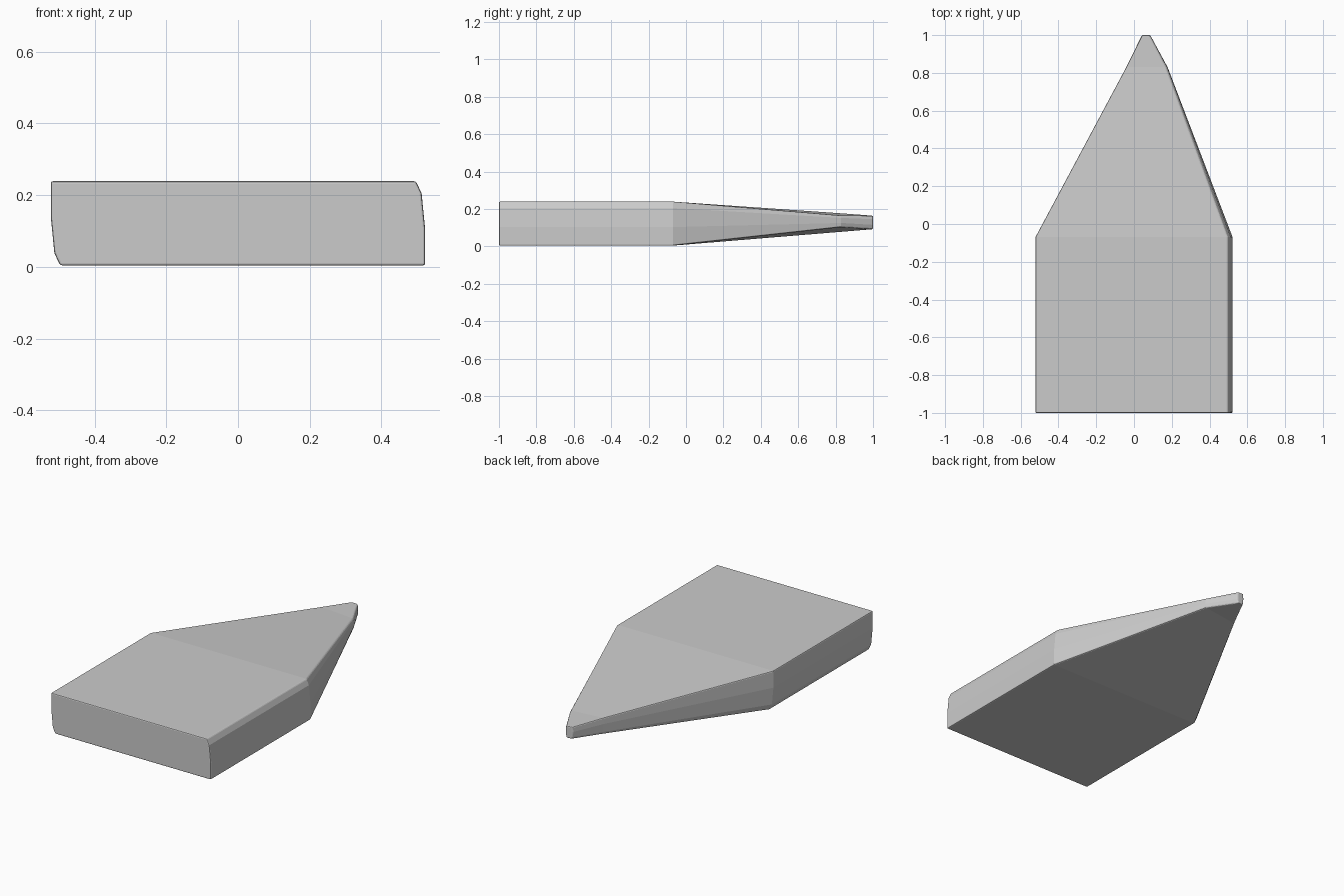
import bpy, bmesh

if "Cube" in bpy.data.objects:
    bpy.data.objects.remove(bpy.data.objects["Cube"])

# Cross-sections (y, [(x, z)...]): top left, down the left side, across, up the right side
body = [(-0.522, 0.239), (-0.522, 0.14), (-0.512, 0.038), (-0.496, 0.004),
        (0.522, 0.004), (0.522, 0.103), (0.512, 0.205), (0.496, 0.239)]
shoulder = [(-0.041, 0.177), (-0.041, 0.14), (-0.037, 0.092), (-0.03, 0.077),
            (0.172, 0.103), (0.178, 0.125), (0.176, 0.152), (0.168, 0.164)]
tip = [(0.044, 0.164), (0.042, 0.135), (0.044, 0.105), (0.05, 0.092),
       (0.08, 0.092), (0.086, 0.115), (0.086, 0.145), (0.08, 0.163)]
sections = [(-1.0, body), (-0.07, body), (0.83, shoulder), (1.0, tip)]

# Loft the sections into one closed wedge
bm = bmesh.new()
rings = [[bm.verts.new((x, y, z)) for x, z in pts] for y, pts in sections]
for a, b in zip(rings, rings[1:]):
    for i in range(len(a)):
        j = (i + 1) % len(a)
        bm.faces.new((a[i], a[j], b[j], b[i]))
bm.faces.new(rings[0])
bm.faces.new(rings[-1])
bmesh.ops.recalc_face_normals(bm, faces=bm.faces)

mesh = bpy.data.meshes.new("pointed_block")
bm.to_mesh(mesh)
bm.free()
block = bpy.data.objects.new("pointed_block", mesh)
bpy.context.collection.objects.link(block)

# Thin softened edges
bevel = block.modifiers.new("edge_softening", 'BEVEL')
bevel.width = 0.006
bevel.segments = 2
bevel.limit_method = 'ANGLE'
bevel.angle_limit = 0.7
